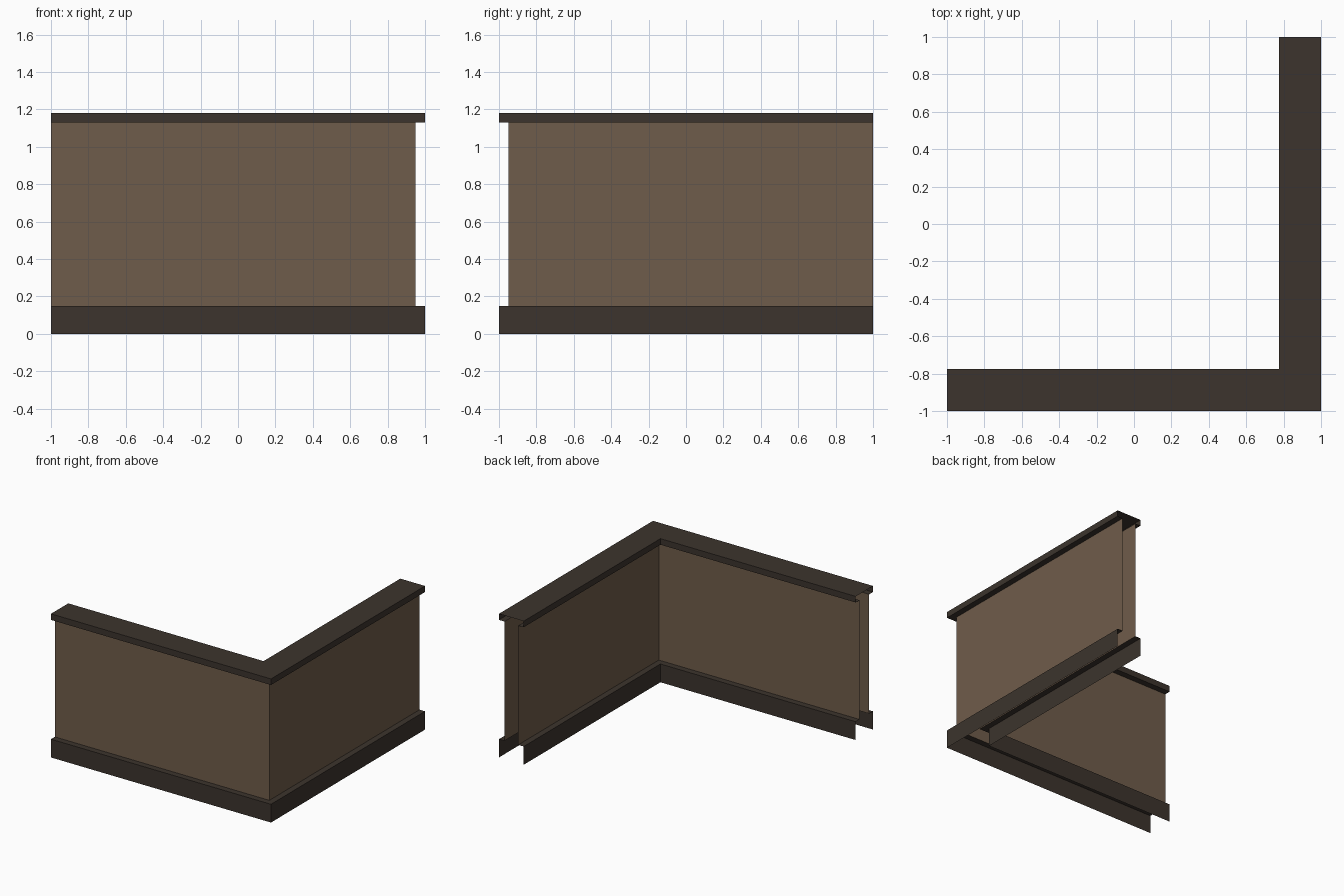
import bpy

if "Cube" in bpy.data.objects:
    bpy.data.objects.remove(bpy.data.objects["Cube"])


def material(name, rgb):
    m = bpy.data.materials.new(name)
    m.diffuse_color = (*rgb, 1)
    m.use_nodes = True
    m.node_tree.nodes["Principled BSDF"].inputs["Base Color"].default_value = m.diffuse_color
    return m


BROWN = material("brown_panel", (0.159, 0.107, 0.069))
DARK = material("dark_trim", (0.045, 0.034, 0.026))

W = 0.225    # full thickness of the wall
INSET = 0.05  # panels sit back from the trim
BASE, UNDER, TOP = 0.15, 1.13, 1.18


def sweep(name, profile, mat):
    """Sweep an open (offset, height) profile along the mitred L path."""
    verts, faces = [], []
    for d, z in profile:
        verts += [(-1, -1 + d, z), (1 - d, -1 + d, z), (1 - d, 1, z)]
    for i in range(len(profile) - 1):
        for j in range(2):
            a = 3 * i + j
            faces.append((a, a + 1, a + 4, a + 3))
    me = bpy.data.meshes.new(name)
    me.from_pydata(verts, [], faces)
    me.materials.append(mat)
    ob = bpy.data.objects.new(name, me)
    bpy.context.collection.objects.link(ob)


# Skirting boards with a ledge, open underneath
sweep("outer_skirting", [(0, 0), (0, BASE), (INSET, BASE)], DARK)
sweep("inner_skirting", [(W - INSET, BASE), (W, BASE), (W, 0)], DARK)

# Wall panels, hollow between
sweep("outer_panel", [(INSET, BASE), (INSET, UNDER)], BROWN)
sweep("inner_panel", [(W - INSET, UNDER), (W - INSET, BASE)], BROWN)

# Top rail with overhanging lips
sweep("top_rail", [(INSET, UNDER), (0, UNDER), (0, TOP), (W, TOP),
                   (W, UNDER), (W - INSET, UNDER)], DARK)
